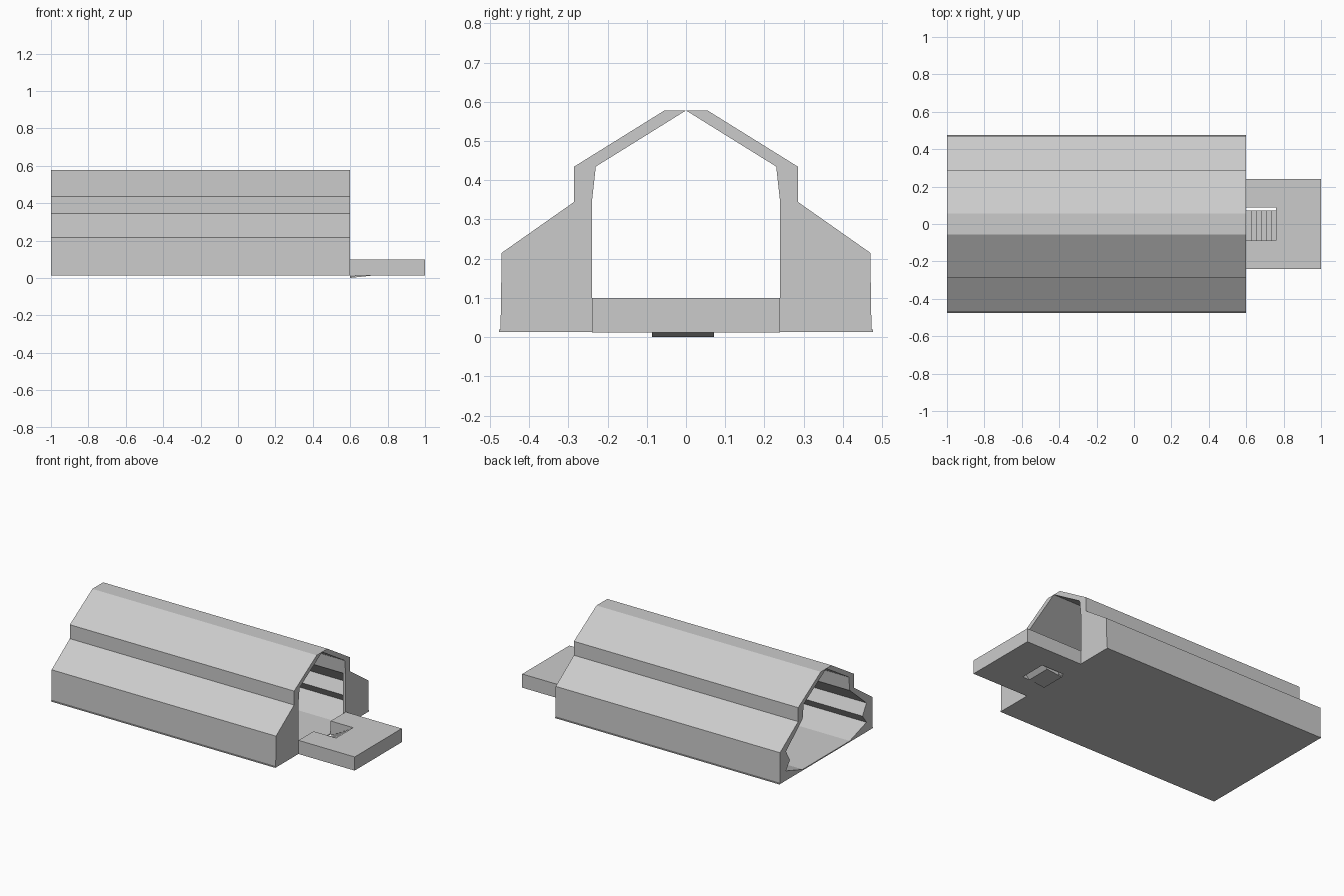
import bpy, bmesh
from mathutils import Vector

cube = bpy.data.objects.get("Cube")
if cube:
    bpy.data.objects.remove(cube, do_unlink=True)

grey = bpy.data.materials.new("plain grey")
grey.use_nodes = True
colour = (0.6, 0.6, 0.6, 1)
grey.diffuse_color = colour
grey.node_tree.nodes["Principled BSDF"].inputs["Base Color"].default_value = colour


def prism(name, outline, axis, low, high):
    """Extrude a flat outline along one axis, between low and high."""
    bm = bmesh.new()
    verts = []
    for a, b in outline:
        co = [a, b]
        co.insert(axis, low)
        verts.append(bm.verts.new(co))
    face = bm.faces.new(verts)
    new = bmesh.ops.extrude_face_region(bm, geom=[face])["geom"]
    shift = Vector((0, 0, 0))
    shift[axis] = high - low
    bmesh.ops.translate(bm, vec=shift,
                        verts=[v for v in new if isinstance(v, bmesh.types.BMVert)])
    bmesh.ops.recalc_face_normals(bm, faces=bm.faces)
    mesh = bpy.data.meshes.new(name)
    bm.to_mesh(mesh)
    bm.free()
    mesh.materials.append(grey)
    obj = bpy.data.objects.new(name, mesh)
    bpy.context.collection.objects.link(obj)
    return obj


BACK, FRONT = -1.0, 0.6
BASE, TOP = 0.02, 0.578

# Hall: half a wall and roof section, with an inner ledge
outer = [(0.473, BASE), (0.47, 0.215), (0.285, 0.345), (0.285, 0.435), (0.055, TOP)]
inner = [(0, TOP), (0.23, 0.435), (0.24, 0.345), (0.41, 0.2),
         (0.37, 0.13), (0.41, 0.075), (0.24, BASE)]
# End wall closing the side aisle
aisle = outer[:3] + [(0.24, 0.345), (0.24, BASE)]

for side, sign in (("left", 1), ("right", -1)):
    def flip(points):
        return [(y * sign, z) for y, z in points]
    prism(side + "_wall_and_roof", flip(outer + inner), 0, BACK, FRONT)
    prism(side + "_aisle_end_wall", flip(aisle), 0, FRONT - 0.02, FRONT)

# Thin floor slab
prism("floor_slab", [(-0.477, 0.013), (0.477, 0.013), (0.477, BASE), (-0.477, BASE)],
      0, BACK, FRONT)

# Entrance platform with a stair well cut into its inner edge
well_x, well_y, half = 0.76, 0.087, 0.24
prism("entrance_platform",
      [(FRONT, -half), (1, -half), (1, half), (FRONT, half), (FRONT, well_y),
       (well_x, well_y), (well_x, -well_y), (FRONT, -well_y)], 2, 0.012, 0.1)

# Stairs going down from the platform to the floor
steps = 6
run, rise = (well_x - FRONT) / steps, 0.09 / steps
stair = [(FRONT, 0), (0.71, 0.012), (well_x, 0.06)]
for i in range(steps):
    x, z = well_x - i * run, 0.1 - (i + 1) * rise
    stair += [(x, z), (x - run, z)]
prism("stairs", stair, 1, -well_y, 0.072)
